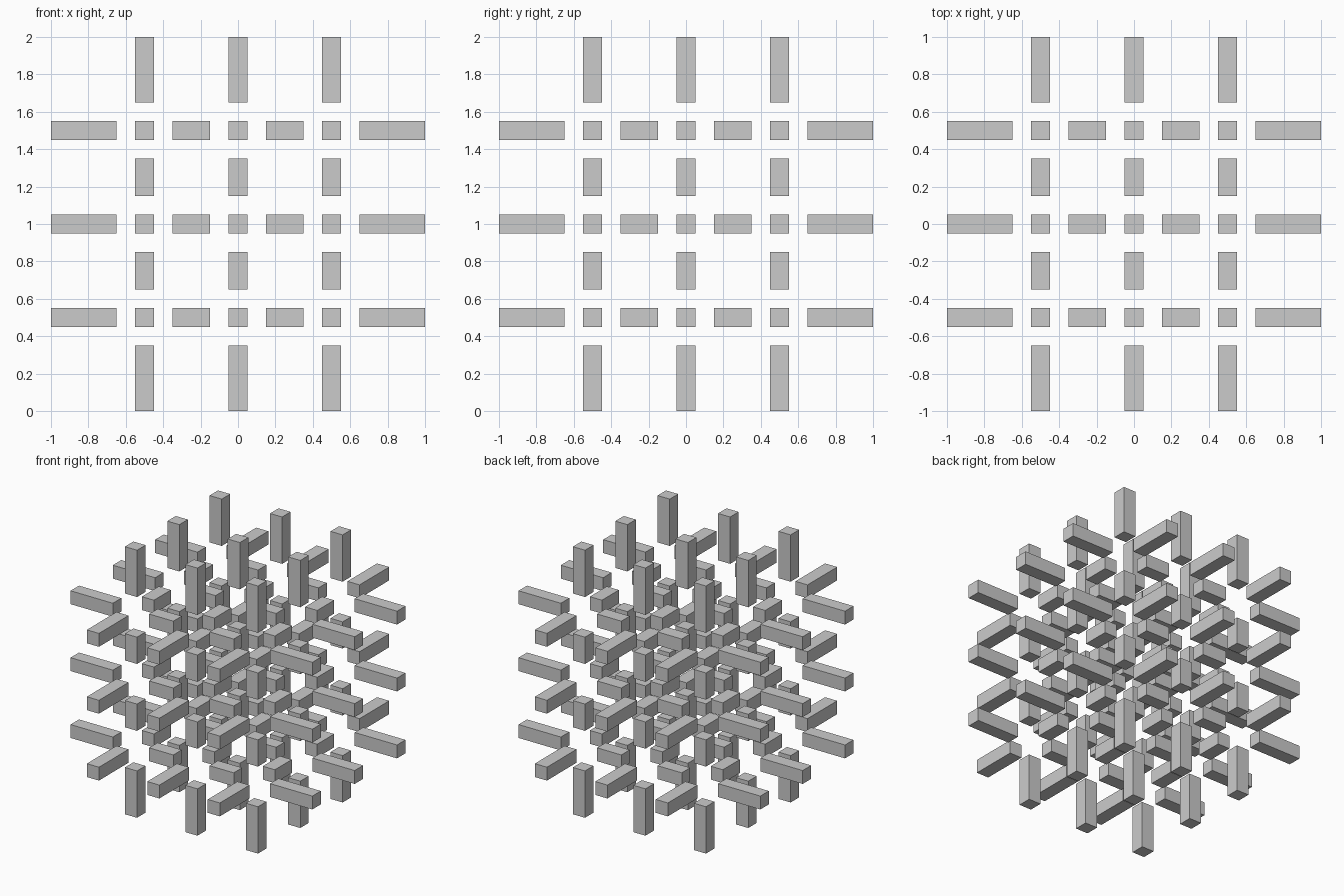
import bpy
import bmesh
from mathutils import Matrix, Vector

if "Cube" in bpy.data.objects:
    bpy.data.objects.remove(bpy.data.objects["Cube"])

HALF = 0.05                       # half thickness of every bar
LINES = (-0.5, 0.0, 0.5)          # lattice lines across each axis
SPANS = ((-1.0, -0.65), (-0.35, -0.15), (0.15, 0.35), (0.65, 1.0))


def add_box(bm, centre, size):
    mat = Matrix.Translation(centre) @ Matrix.Diagonal((*size, 1.0))
    bmesh.ops.create_cube(bm, size=1.0, matrix=mat)


def bar_set(name, axis):
    """All bars running along one axis, broken at every crossing."""
    bm = bmesh.new()
    u, v = [i for i in range(3) if i != axis]
    for a in LINES:
        for b in LINES:
            for lo, hi in SPANS:
                centre, size = Vector((0, 0, 0)), Vector((2 * HALF,) * 3)
                centre[axis], centre[u], centre[v] = (lo + hi) / 2, a, b
                size[axis] = hi - lo
                add_box(bm, centre + Vector((0, 0, 1)), size)
    mesh = bpy.data.meshes.new(name)
    bm.to_mesh(mesh)
    bm.free()
    bpy.context.collection.objects.link(bpy.data.objects.new(name, mesh))


# Three perpendicular sets of bars form the open lattice
for axis, name in enumerate(("crosswise_bars", "depth_bars", "upright_bars")):
    bar_set(name, axis)
